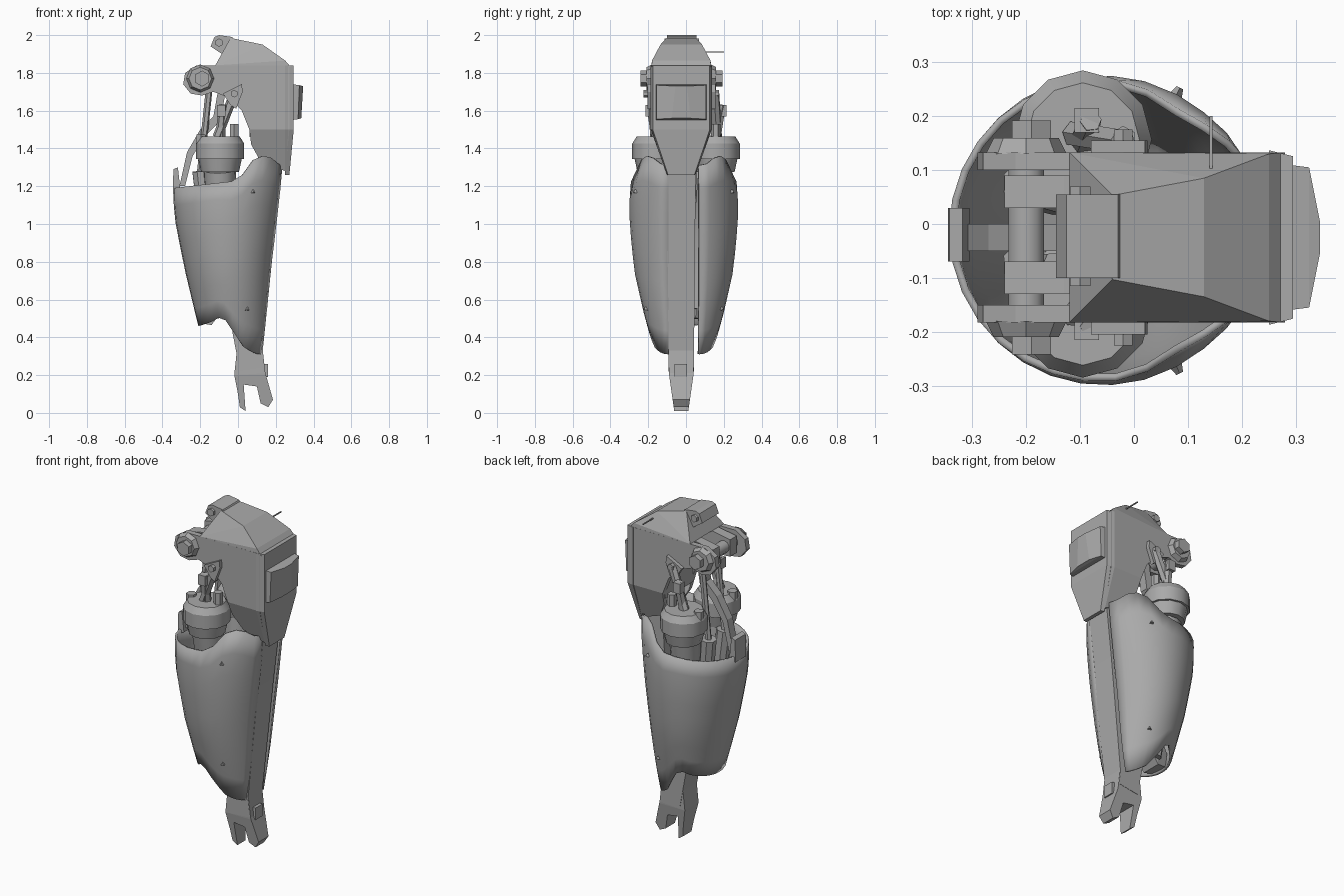
import bpy, bmesh, math
from mathutils import Vector

cube = bpy.data.objects.get("Cube")
if cube:
    bpy.data.objects.remove(cube)

grey = bpy.data.materials.new("plain_grey")
grey.use_nodes = True
colour = (0.4, 0.4, 0.4, 1)
grey.diffuse_color = colour
grey.node_tree.nodes["Principled BSDF"].inputs["Base Color"].default_value = colour
YC = -0.025  # middle plane of the knee and foot


def finish(name, bm, smooth=None):
    bmesh.ops.recalc_face_normals(bm, faces=bm.faces)
    mesh = bpy.data.meshes.new(name)
    bm.to_mesh(mesh)
    bm.free()
    mesh.materials.append(grey)
    ob = bpy.data.objects.new(name, mesh)
    bpy.context.collection.objects.link(ob)
    if smooth:
        bpy.ops.object.select_all(action="DESELECT")
        ob.select_set(True)
        bpy.context.view_layer.objects.active = ob
        bpy.ops.object.shade_smooth_by_angle(angle=math.radians(smooth))
    return ob


def prism(name, pts, axis, a, b, cut=None, move=None):
    """Extrude a profile along x (pts are y, z) or y (pts are x, z)."""
    bm = bmesh.new()
    place = (lambda p, d: (d, *p)) if axis == "x" else (lambda p, d: (p[0], d, p[1]))
    face = bm.faces.new([bm.verts.new(place(p, a)) for p in pts])
    ext = bmesh.ops.extrude_face_region(bm, geom=[face])["geom"]
    shift = Vector((b - a, 0, 0) if axis == "x" else (0, b - a, 0))
    bmesh.ops.translate(bm, vec=shift, verts=[v for v in ext if isinstance(v, bmesh.types.BMVert)])
    if cut:
        bmesh.ops.bisect_plane(bm, geom=bm.verts[:] + bm.edges[:] + bm.faces[:],
                               plane_co=(0, 0, cut), plane_no=(0, 0, 1))
    if move:
        for v in bm.verts:
            v.co = move(v.co)
    bmesh.ops.triangulate(bm, faces=[f for f in bm.faces if len(f.verts) > 4])
    return finish(name, bm)


def hull(name, pts):
    bm = bmesh.new()
    for p in pts:
        bm.verts.new(p)
    bmesh.ops.convex_hull(bm, input=bm.verts[:])
    return finish(name, bm)


def box(name, x0, x1, y0, y1, z0, z1):
    return hull(name, [(x, y, z) for x in (x0, x1) for y in (y0, y1) for z in (z0, z1)])


def tube(name, p, q, r0, r1=None, sides=10):
    p, q = Vector(p), Vector(q)
    bm = bmesh.new()
    bmesh.ops.create_cone(bm, cap_ends=True, segments=sides, radius1=r0,
                          radius2=r0 if r1 is None else r1, depth=(q - p).length)
    rot = (q - p).to_track_quat("Z", "Y")
    for v in bm.verts:
        v.co = rot @ v.co + (p + q) / 2
    return finish(name, bm, 40 if sides > 8 else None)


def lerp(table, t):
    for (a, u), (b, v) in zip(table, table[1:]):
        if t <= b:
            return u + (v - u) * max(0, (t - a) / (b - a))
    return table[-1][1]


# Calf shell: tapered loft around the back, open along the shin
BACK = [(.31, -.17), (.5, -.22), (.75, -.28), (1.0, -.33), (1.15, -.345), (1.37, -.335)]
SHIN = [(.31, .145), (.5, .165), (.75, .185), (1.0, .215), (1.37, .258)]
SIDE = [(.31, .15), (.5, .205), (.75, .262), (1.0, .287), (1.2, .287), (1.37, .24)]
BOTTOM = [(-1, .46), (-.5, .48), (-.1, .515), (.2, .44), (.6, .35), (1, .31)]
TOP = [(-1, 1.19), (.38, 1.23), (.55, 1.33), (.85, 1.37), (1, 1.31)]


def shell_point(s, z):
    """s runs from -1 to 1 round the back of the leg."""
    x0, x1, ry = lerp(BACK, z), lerp(SHIN, z), lerp(SIDE, z)
    gap = math.asin(.082 / ry)
    ang = math.pi + s * (math.pi - gap)
    return Vector(((x0 + x1) / 2 + (x1 - x0) / 2 * math.cos(ang), ry * math.sin(ang) - .012, z))


COLS, ROWS = 28, 8
bm = bmesh.new()
grid = []
for i in range(COLS + 1):
    s = 2 * i / COLS - 1
    u = -math.cos(s * math.pi)
    lo, hi = lerp(BOTTOM, u), lerp(TOP, u)
    grid.append([bm.verts.new(shell_point(s, lo + (hi - lo) * j / ROWS)) for j in range(ROWS + 1)])
for a, b in zip(grid, grid[1:]):
    for j in range(ROWS):
        bm.faces.new((a[j], b[j], b[j + 1], a[j + 1]))
shell = finish("calf_shell", bm, 35)
mod = shell.modifiers.new("thickness", "SOLIDIFY")
mod.thickness = .014
mod.offset = -1

# Small rivets on the shell
for s, z in ((-.72, 1.17), (.72, 1.17), (-.72, .55), (.72, .55)):
    p = shell_point(s, z)
    out = Vector((p.x + .05, p.y, 0)).normalized()
    tube("shell_rivet", p - out * .01, p + out * .012, .016, .008, 3)

# Shin strut and forked ankle
prism("shin_strut", [(.242, 1.36), (.2, 1.0), (.13, .32), (.14, .24), (.01, .22), (-.03, .43),
                     (.02, .6), (.1, 1.0), (.12, 1.36)], "y", -.1, .05, None,
      lambda c: Vector((c.x, YC + (c.y - YC) * (.86 + .16 * c.z / 1.3), c.z)))
prism("ankle_fork", [(.13, .34), (.145, .21), (.185, .07), (.16, .03), (.12, .05), (.1, .14),
                     (.03, .15), (.04, .01), (.01, .03), (0, .1), (-.02, .2), (-.005, .34)],
      "y", -.09, .04, .2,
      lambda c: Vector((c.x, YC + (c.y - YC) * min(1, .55 + 2.2 * c.z), c.z)))
box("ankle_stop", .1, .158, -.06, .005, .19, .26)

# Knee housing: two cheeks that narrow below, a core, a hood and a front plate


def narrow(c):
    half = min(1, .47 + .53 * (c.z - 1.26) / .24)
    return Vector((c.x, YC + (c.y - YC) * half, c.z))


cheek = [(-.12, 1.84), (-.22, 1.84), (-.28, 1.8), (-.29, 1.74), (-.25, 1.69), (-.19, 1.68),
         (-.13, 1.7), (-.05, 1.67), (.02, 1.6), (.06, 1.5), (.07, 1.42), (.12, 1.33),
         (.25, 1.28), (.272, 1.5), (.272, 1.84)]
for side in (-1, 1):
    prism("knee_cheek", cheek, "y", YC + side * .125, YC + side * .158, 1.5, narrow)
box("knee_core", .06, .265, -.16, .11, 1.46, 1.84)
hull("knee_hood", [(x, YC + k * w, z) for k in (-1, 1) for x, w, z in (
    (-.12, .158, 1.84), (.28, .158, 1.83), (.25, .155, 1.865), (.13, .11, 1.95),
    (-.04, .078, 1.985), (-.03, .08, 1.87))])
prism("hood_back", [(-.145, 1.94), (-.125, 1.99), (-.1, 2.0), (-.03, 1.99), (.02, 1.9),
                    (-.04, 1.87)], "y", -.1, .055)
tube("hood_pin", (-.1, -.115, 1.96), (-.1, .07, 1.96), .022, sides=6)
plate = [(-.162, 1.84), (-.162, 1.5), (-.075, 1.26), (.075, 1.26), (.162, 1.5), (.162, 1.84)]
hull("knee_front_plate", [(x, YC + y * k, z) for y, z in plate
                          for x, k in ((.25, 1), (.272 if z < 1.3 else .295, .93))])
hull("knee_pad", [(x, YC + k * y, z) for k in (-1, 1) for x, y, z in (
    (.285, .135, 1.55), (.285, .135, 1.74), (.318, .13, 1.555), (.325, .13, 1.735),
    (.335, .05, 1.56), (.345, .03, 1.73))])
box("aerial", .14, .146, .06, .2, 1.908, 1.914)

# Knee pivot: cross shaft, hex bolts and inner lugs
tube("pivot_shaft", (-.2, -.2, 1.77), (-.2, .15, 1.77), .035)
for side in (-1, 1):
    y = YC + side * .155
    tube("pivot_boss", (-.2, y, 1.77), (-.2, y + side * .03, 1.77), .075, .06, 8)
    tube("pivot_bolt", (-.19, y, 1.77), (-.19, y + side * .062, 1.77), .042, sides=6)
    prism("link_bracket", [(-.08, 1.69), (.02, 1.74), (.025, 1.7), (-.01, 1.61), (-.04, 1.63)],
          "y", y, y + side * .025)
    tube("bracket_bolt", (-.02, y, 1.69), (-.02, y + side * .045, 1.69), .02, sides=6)
for y in (.06, -.1):
    prism("inner_lug", [(-.24, 1.72), (-.24, 1.82), (-.13, 1.84), (.08, 1.84), (.08, 1.7)],
          "y", y - .03, y + .03)

# Paired actuators with collars, rods and cylinders running down the calf
for side in (-1, 1):
    y = side * .157
    x = -.095
    tube("actuator_collar", (x, y, 1.345), (x, y, 1.425), .128, sides=12)
    tube("actuator_cap", (x, y, 1.425), (x, y, 1.462), .128, .105, 12)
    tube("actuator_neck", (x, y, 1.275), (x, y, 1.345), .1, .115, 12)
    tube("actuator_cylinder", (-.08, side * .06, .55), (x, y * .95, 1.28), .055, .085, 10)
    tube("actuator_rod", (x, y, 1.45), (-.08, y + side * .035, 1.63), .028, .02, 6)
    tube("rod_link", (-.11, y + side * .01, 1.46), (-.02, side * .165 + YC / 2, 1.69), .025, sides=6)
    box("rod_eye", -.11, -.065, side * .17, side * .215, 1.57, 1.63)
    for px, top, r in ((-.02, 1.53, .025), (-.195, 1.475, .028)):
        tube("collar_plug", (px, y, 1.42), (px, y, top), r, sides=6)
    # Slim inner pistons
    tube("inner_piston", (-.12, side * .04, .5), (-.2, side * .075, 1.28), .03, .045, 8)
    tube("piston_rod", (-.2, side * .075, 1.27), (-.15, side * .07, 1.74), .018, sides=6)

# Curved rear strap, its rim clip, and the rear lower stub
prism("rear_strap", [(-.31, 1.2), (-.27, 1.38), (-.2, 1.5), (-.13, 1.57), (-.1, 1.74),
                     (-.06, 1.74), (-.09, 1.55), (-.17, 1.47), (-.24, 1.36), (-.28, 1.2)],
      "y", -.05, 0)
prism("rim_clip", [(-.345, 1.16), (-.342, 1.29), (-.318, 1.3), (-.305, 1.18)], "y", -.07, .03)
hull("rear_stub", [(x, YC + k * w, z) for k in (-1, 1) for x, w, z in (
    (-.2, .05, .475), (-.14, .06, .465), (-.1, .06, .52), (-.21, .05, .56), (-.12, .07, .7))])
